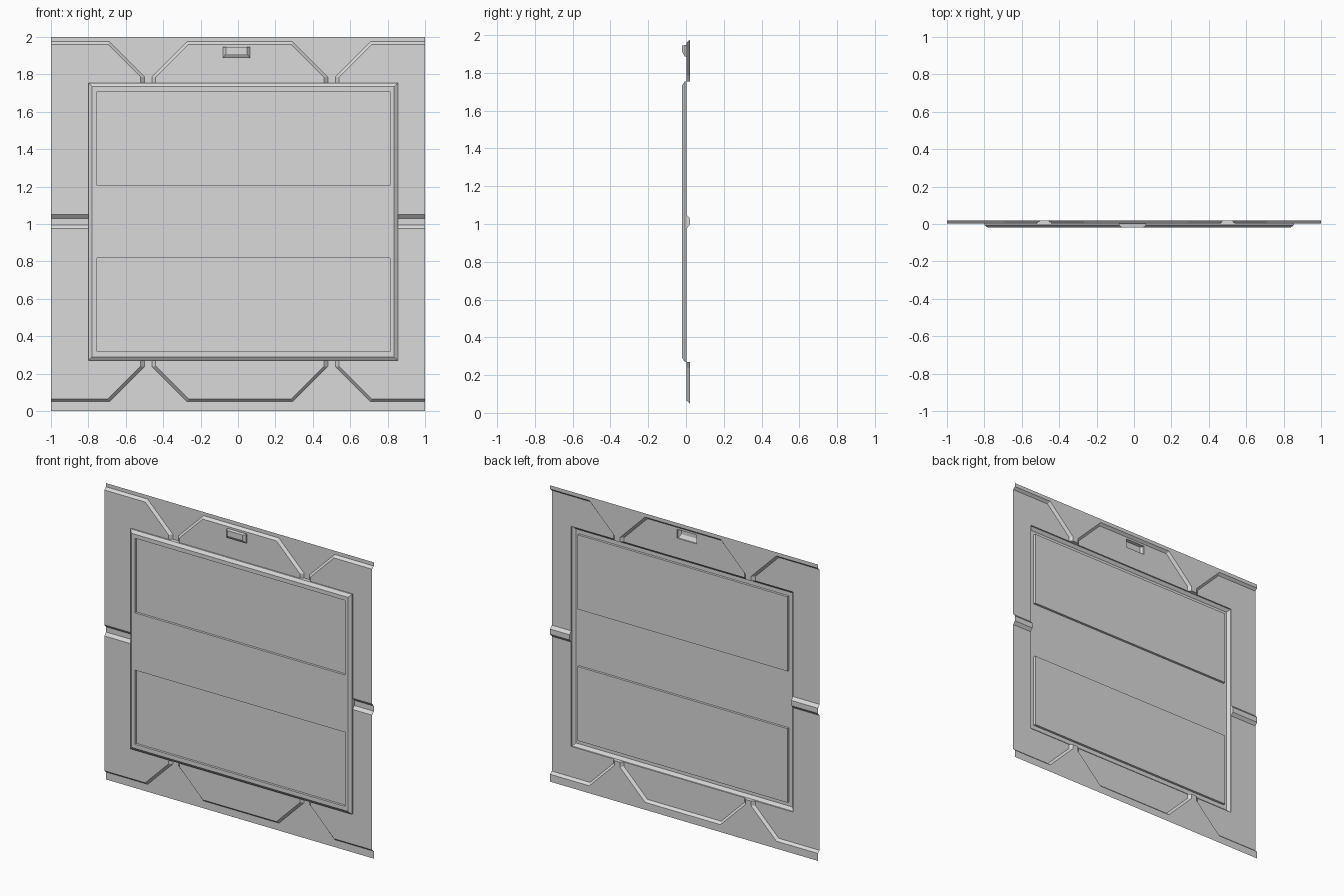
import bpy
import bmesh

if "Cube" in bpy.data.objects:
    bpy.data.objects.remove(bpy.data.objects["Cube"], do_unlink=True)

grey = bpy.data.materials.new("light_grey_metal")
grey.use_nodes = True
colour = (0.7, 0.7, 0.7, 1)
grey.diffuse_color = colour
grey.node_tree.nodes["Principled BSDF"].inputs["Base Color"].default_value = colour

# Depth levels of the pressed sheet, back to front
BASE, PLATE, SHOULDER, FACE, RECESS = 0.02, 0.003, -0.006, -0.02, -0.004
FRAME_X = {-1: -0.8, 1: 0.855}
FRAME_TOP = 1.755


def sheet(name, faces):
    """Make one open sheet whose faces look towards the front."""
    bm = bmesh.new()
    for pts in faces:
        bm.faces.new([bm.verts.new(p) for p in pts])
    bmesh.ops.remove_doubles(bm, verts=bm.verts, dist=0.0001)
    bmesh.ops.recalc_face_normals(bm, faces=bm.faces)
    if sum(f.normal.y * f.calc_area() for f in bm.faces) > 0:
        bmesh.ops.reverse_faces(bm, faces=bm.faces)
    mesh = bpy.data.meshes.new(name)
    bm.to_mesh(mesh)
    bm.free()
    mesh.materials.append(grey)
    obj = bpy.data.objects.new(name, mesh)
    bpy.context.collection.objects.link(obj)


def at(y, pts):
    return [(x, y, z) for x, z in pts]


def strip(a, b, closed=False):
    """Quads between two matching rows of points."""
    n = len(a)
    return [[a[i], a[(i + 1) % n], b[(i + 1) % n], b[i]]
            for i in range(n if closed else n - 1)]


def rect(x0, x1, z0, z1):
    return [(x0, z0), (x1, z0), (x1, z1), (x0, z1)]


def px(side, d):
    return 0.01 + side * d


HANDLE = rect(-0.08, 0.064, 1.887, 1.947)

for end, up in (("top", True), ("bottom", False)):
    def flip(pts):
        return [(x, z if up else 2.025 - z) for x, z in pts]

    rim = {}
    for side, label in ((-1, "right"), (1, "left")):
        # Corner plate with sloped edges
        fx = FRAME_X[side]
        top = flip([(side, 1.96), (px(side, 0.705), 1.96),
                    (px(side, 0.53), 1.785), (px(side, 0.53), FRAME_TOP)])
        low = flip([(side, 1.975), (px(side, 0.698), 1.975),
                    (px(side, 0.51), 1.787), (px(side, 0.51), FRAME_TOP)])
        groove = flip([(fx, 1.05), (side, 1.05)])
        groove_low = flip([(fx, 1.03), (side, 1.03)])
        corner = flip([(fx, FRAME_TOP)])
        sheet(f"{end}_{label}_corner_plate",
              [at(PLATE, top + corner + groove)]
              + strip(at(PLATE, top), at(BASE, low))
              + strip(at(PLATE, groove), at(BASE, groove_low)))
        rim[side] = low

    # Middle plate, split in two halves around the handle opening
    faces, inner = [], {}
    mid = 0.01
    for side in (-1, 1):
        top = flip([(px(side, 0.45), FRAME_TOP), (px(side, 0.45), 1.785),
                    (px(side, 0.275), 1.96), (mid, 1.96)])
        low = flip([(px(side, 0.47), FRAME_TOP), (px(side, 0.47), 1.787),
                    (px(side, 0.282), 1.975), (mid, 1.975)])
        hx = HANDLE[0][0] if side < 0 else HANDLE[1][0]
        hole = [(mid, 1.947), (hx, 1.947), (hx, 1.887), (mid, 1.887)] if up else []
        faces.append(at(PLATE, top + hole + flip([(mid, FRAME_TOP)])))
        faces += strip(at(PLATE, top), at(BASE, low))
        inner[side] = low
    sheet(f"{end}_middle_plate", faces)

    # Back sheet along the edge, running into the two notches
    edge = 2 if up else 0
    path = rim[-1] + inner[-1] + inner[1][-2::-1] + rim[1][::-1]
    sheet(f"{end}_edge_sheet", [at(BASE, path + [(1, edge), (-1, edge)])])

    # Notch ends against the frame
    for side, label in ((-1, "right"), (1, "left")):
        wide = flip([(px(side, 0.45), FRAME_TOP), (px(side, 0.53), FRAME_TOP)])
        thin = flip([(px(side, 0.47), FRAME_TOP), (px(side, 0.51), FRAME_TOP)])
        sheet(f"{end}_{label}_notch_end", strip(at(PLATE, wide), at(BASE, thin)))

# Side groove floors and their ends against the frame
for side, label in ((-1, "right"), (1, "left")):
    fx = FRAME_X[side]
    floor = [(fx, BASE, 0.995), (side, BASE, 0.995), (side, BASE, 1.03), (fx, BASE, 1.03)]
    stop = [(fx, BASE, 0.995), (fx, BASE, 1.03), (fx, PLATE, 1.05), (fx, PLATE, 0.975)]
    sheet(f"{label}_groove", [floor, stop])

# Raised centre panel with chamfered border and two sunken fields
outer = rect(FRAME_X[-1], FRAME_X[1], 0.27, FRAME_TOP)
face = rect(-0.78, 0.835, 0.29, 1.735)
faces = strip(at(PLATE, outer), at(SHOULDER, outer), True)
faces += strip(at(SHOULDER, outer), at(FACE, face), True)
xs = [-0.78, -0.755, 0.812, 0.835]
zs = [0.29, 0.318, 0.818, 1.205, 1.708, 1.735]
for i in range(len(xs) - 1):
    for j in range(len(zs) - 1):
        cell = rect(xs[i], xs[i + 1], zs[j], zs[j + 1])
        sunken = i == 1 and j in (1, 3)
        faces.append(at(RECESS if sunken else FACE, cell))
        if sunken:
            faces += strip(at(FACE, cell), at(RECESS, cell), True)
sheet("centre_panel", faces)

# Handle pressed out of the top middle plate
front = rect(-0.065, 0.049, 1.91, 1.945)
sheet("handle", strip(at(PLATE, HANDLE), at(SHOULDER, HANDLE), True)
      + strip(at(SHOULDER, HANDLE), at(FACE, front), True) + [at(FACE, front)])
